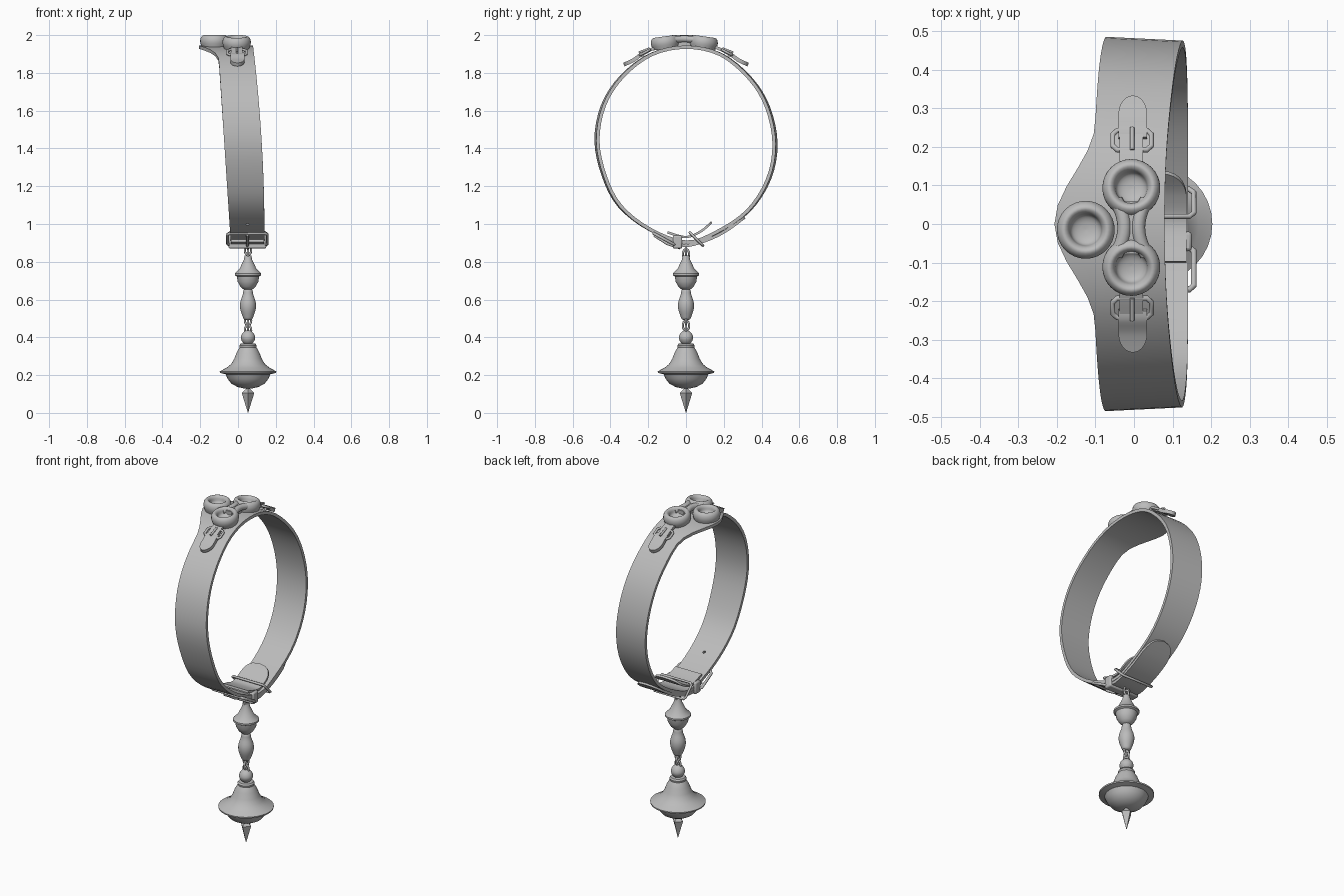
import bpy, bmesh, math
from mathutils import Vector, Matrix

cube = bpy.data.objects.get("Cube")
if cube:
    bpy.data.objects.remove(cube, do_unlink=True)

grey = bpy.data.materials.new("plain grey")
grey.use_nodes = True
grey.diffuse_color = (0.5, 0.5, 0.5, 1)
grey.node_tree.nodes["Principled BSDF"].inputs["Base Color"].default_value = (0.5, 0.5, 0.5, 1)


def finish(obj, angle=35):
    """Give the object its colour and smooth shading with sharp edges kept."""
    obj.data.materials.clear()
    obj.data.materials.append(grey)
    bpy.ops.object.select_all(action='DESELECT')
    obj.select_set(True)
    bpy.context.view_layer.objects.active = obj
    bpy.ops.object.shade_smooth_by_angle(angle=math.radians(angle))
    return obj


def from_bmesh(name, bm, angle=35):
    bmesh.ops.recalc_face_normals(bm, faces=bm.faces)
    mesh = bpy.data.meshes.new(name)
    bm.to_mesh(mesh)
    bm.free()
    obj = bpy.data.objects.new(name, mesh)
    bpy.context.collection.objects.link(obj)
    return finish(obj, angle)


def smooth_path(pts, steps, closed):
    """Catmull-Rom curve through the points."""
    p = [Vector(q) for q in pts]
    n = len(p)
    get = (lambda i: p[i % n]) if closed else (lambda i: p[max(0, min(n - 1, i))])
    out = []
    for i in range(n if closed else n - 1):
        a, b, c, d = (get(i + k) for k in (-1, 0, 1, 2))
        for s in range(steps):
            t = s / steps
            out.append(0.5 * (2 * b + (c - a) * t + (2 * a - 5 * b + 4 * c - d) * t ** 2
                              + (3 * b - a - 3 * c + d) * t ** 3))
    return out if closed else out + [p[-1]]


def strip(name, pts, span, thick, closed=False, steps=4, taper=0.0):
    """Leather strip along a (y, z) path; span(t, y, z) gives its x limits."""
    path = smooth_path(pts, steps, closed)
    n = len(path)
    bm = bmesh.new()
    rings = []
    for i, p in enumerate(path):
        a = path[(i - 1) % n] if closed else path[max(i - 1, 0)]
        b = path[(i + 1) % n] if closed else path[min(i + 1, n - 1)]
        d = (b - a).normalized()
        inner = p - Vector((d.y, -d.x)) * thick
        x0, x1 = span(i / (n - 1), p.x, p.y)
        k = 1 - taper
        rings.append([bm.verts.new(v) for v in ((x0, p.x, p.y), (x1, p.x * k, p.y),
                                                (x1, inner.x * k, inner.y), (x0, inner.x, inner.y))])
    for i in range(n if closed else n - 1):
        r, s = rings[i], rings[(i + 1) % n]
        for k in range(4):
            bm.faces.new((r[k], r[(k + 1) % 4], s[(k + 1) % 4], s[k]))
    if not closed:
        bm.faces.new(rings[0])
        bm.faces.new(rings[-1])
    return from_bmesh(name, bm)


def lathe(name, profile, loc, tilt=0.0, sides=32, angle=40):
    """Turn an (r, z) profile around the vertical axis."""
    bm = bmesh.new()
    rings = [[bm.verts.new((max(r, 0.0005) * math.cos(2 * math.pi * k / sides),
                            max(r, 0.0005) * math.sin(2 * math.pi * k / sides), z))
              for k in range(sides)] for r, z in profile]
    for r, s in zip(rings, rings[1:]):
        for k in range(sides):
            bm.faces.new((r[k], r[(k + 1) % sides], s[(k + 1) % sides], s[k]))
    bm.faces.new(rings[0])
    bm.faces.new(rings[-1])
    bm.transform(Matrix.Translation(loc) @ Matrix.Rotation(tilt, 4, 'X'))
    return from_bmesh(name, bm, angle)


def tube(name, pts, radius, closed=True):
    """Round wire through 3D points."""
    curve = bpy.data.curves.new(name, 'CURVE')
    curve.dimensions = '3D'
    curve.bevel_depth = radius
    curve.bevel_resolution = 3
    curve.use_fill_caps = True
    spline = curve.splines.new('POLY')
    spline.points.add(len(pts) - 1)
    for q, p in zip(spline.points, pts):
        q.co = (*p, 1)
    spline.use_cyclic_u = closed
    obj = bpy.data.objects.new(name, curve)
    bpy.context.collection.objects.link(obj)
    bpy.ops.object.select_all(action='DESELECT')
    obj.select_set(True)
    bpy.context.view_layer.objects.active = obj
    bpy.ops.object.convert(target='MESH')
    return finish(bpy.context.view_layer.objects.active, 50)


def frame(name, x0, x1, a, b, radius):
    """Rounded rectangular wire between two (y, z) edges."""
    a, b = Vector((0, *a)), Vector((0, *b))
    pts = []
    for cx, sx, ends in ((x0, 1, (b, a)), (x1, -1, (a, b))):
        c = 0.012
        e = (ends[0] - ends[1]).normalized() * c
        first, last = ends
        pts += [Vector((cx + sx * c, 0, 0)) + first, Vector((cx, 0, 0)) + first - e,
                Vector((cx, 0, 0)) + last + e, Vector((cx + sx * c, 0, 0)) + last]
    return tube(name, pts, radius)


# Main band, widened into a point at the top
def band_span(t, y, z):
    left = -0.1 + (1.85 - z) * 0.065
    if z > 1.5 and abs(y) < 0.26:
        left -= 0.05 * (1 + math.cos(math.pi * y / 0.26))
    return left, 0.14 - 0.06 * (z - 0.94) ** 2


outline = [(0.485, 1.425), (0.445, 1.62), (0.35, 1.775), (0.19, 1.905), (0, 1.945),
           (-0.19, 1.905), (-0.35, 1.785), (-0.45, 1.63), (-0.485, 1.44), (-0.445, 1.25),
           (-0.36, 1.09), (-0.2, 0.965), (0, 0.895), (0.17, 0.95), (0.34, 1.065), (0.45, 1.235)]
band = strip("main_band", outline, band_span, 0.018, closed=True, taper=0.02)

# Punched hole in the band
bpy.ops.mesh.primitive_cylinder_add(vertices=12, radius=0.008, depth=0.1, location=(0.05, -0.25, 1.0),
                                    rotation=(math.radians(-35), 0, 0))
cutter = bpy.context.object
cutter.hide_render = True
cut = band.modifiers.new("hole", 'BOOLEAN')
cut.operation = 'DIFFERENCE'
cut.object = cutter
bpy.context.view_layer.objects.active = band
bpy.ops.object.modifier_apply(modifier=cut.name)
bpy.data.objects.remove(cutter, do_unlink=True)


# Tongue outside and flap inside at the bottom, both with a round end
def round_end(mid, half, share):
    def span(t, y, z):
        u = max(0, (t - 1 + share) / share)
        w = max(0.002, half * math.sqrt(max(0, 1 - u * u)))
        return mid - w, mid + w
    return span


strip("belt_tongue", [(-0.1, 0.905), (0, 0.878), (0.12, 0.91), (0.22, 0.96), (0.315, 1.03)],
      round_end(0.05, 0.088, 0.25), 0.016, steps=8)
strip("inner_flap", [(-0.1, 0.95), (0, 0.925), (0.08, 0.955), (0.14, 1.005)],
      round_end(0.05, 0.086, 0.35), 0.012, steps=8)

# Main buckle, keeper and loop
frame("main_buckle", -0.055, 0.155, (-0.17, 0.95), (-0.06, 0.89), 0.008)
tube("buckle_prong", [(0.05, -0.17, 0.94), (0.05, -0.1, 0.895), (0.05, -0.03, 0.872)], 0.007, False)
frame("wire_loop", -0.055, 0.155, (0.02, 0.955), (0.09, 0.885), 0.007)
bpy.ops.mesh.primitive_cube_add(size=1, location=(0.05, -0.045, 0.905))
keeper = bpy.context.object
keeper.name = "belt_keeper"
keeper.data.transform(Matrix.Diagonal((0.2, 0.05, 0.07, 1)))
soft = keeper.modifiers.new("soft_edges", 'BEVEL')
soft.width = 0.008
soft.segments = 2
finish(keeper)

# Top ornament: three cupped rings and a double bridge
cup = smooth_path([(0.066, -0.045), (0.075, -0.016), (0.071, 0.008), (0.057, 0.02),
                   (0.044, 0.01), (0.038, -0.012), (0.022, -0.022), (0, -0.025)], 3, False)
lathe("side_ring", cup, (-0.125, -0.015, 1.98))
for word, s in (("back", 1), ("front", -1)):
    lathe(word + "_ring", cup, (-0.007, -0.009 + s * 0.104, 1.973), -s * math.radians(8))
for word, s in (("left", 1), ("right", -1)):
    rail = [(-0.007 + s * (0.018 + 0.022 * (k / 5) ** 2), -0.009 + k * 0.014, 1.98 - 0.0003 * k * k)
            for k in range(-5, 6)]
    tube(word + "_bridge_rail", rail, 0.018, False)
strip("bridge_web", [(0.06, 1.985), (-0.009, 1.988), (-0.078, 1.985)],
      lambda t, y, z: (-0.025, 0.011), 0.05)

# Small straps with buckles on both sides of the ornament
for word, s in (("back", 1), ("front", -1)):
    def place(pts):
        moved = [(s * y, z) for y, z in pts]
        return moved if s > 0 else moved[::-1]

    def strap_span(t, y, z):
        u = max(0, (abs(y) - 0.285) / 0.048)
        w = max(0.003, 0.037 * math.sqrt(max(0, 1 - u * u)))
        return -0.003 - w, -0.003 + w
    strip(word + "_strap", place([(0.333, 1.853), (0.285, 1.875), (0.25, 1.9), (0.225, 1.908)]),
          strap_span, 0.02, steps=8)
    strip(word + "_strap_tab", place([(0.235, 1.905), (0.19, 1.93), (0.14, 1.95)]),
          lambda t, y, z: (-0.037, 0.023), 0.016)
    frame(word + "_strap_buckle", -0.055, 0.045, (s * 0.243, 1.895), (s * 0.192, 1.922), 0.007)
    tube(word + "_strap_prong", [(-0.005, s * 0.192, 1.93), (-0.005, s * 0.25, 1.908)], 0.006, False)

# Hanging pendant
axis = (0.053, 0, 0)
lathe("upper_bead", [(0, 0.835), (0.018, 0.833), (0.022, 0.81), (0.032, 0.79), (0.045, 0.762),
                     (0.07, 0.738), (0.07, 0.728), (0.059, 0.722), (0.055, 0.695), (0.04, 0.668),
                     (0.022, 0.652), (0, 0.65)], axis)
spindle = smooth_path([(0, 0.66), (0.022, 0.652), (0.028, 0.625), (0.041, 0.585), (0.041, 0.55),
                       (0.03, 0.515), (0.02, 0.495), (0, 0.49)], 3, False)
lathe("spindle_bead", spindle, axis)
ball = smooth_path([(0, 0.437), (0.016, 0.434), (0.032, 0.418), (0.038, 0.396), (0.03, 0.376),
                    (0.02, 0.366)], 3, False)
lathe("ball_bead", ball, axis)
lathe("bell", [(0, 0.368), (0.04, 0.366), (0.046, 0.357), (0.044, 0.347), (0.05, 0.338),
               (0.061, 0.318), (0.073, 0.286), (0.09, 0.258), (0.115, 0.238), (0.15, 0.22),
               (0.149, 0.212), (0.118, 0.204), (0.108, 0.18), (0.088, 0.155), (0.055, 0.137),
               (0.025, 0.13), (0, 0.13)], axis)
lathe("spike", [(0.004, 0.14), (0.012, 0.125), (0.033, 0.105), (0, 0)], axis, sides=4, angle=10)

# Chain links
for i, (z, turn) in enumerate(((0.862, 0), (0.84, 90), (0.49, 0), (0.462, 90), (0.438, 0))):
    bpy.ops.mesh.primitive_torus_add(major_radius=0.019, minor_radius=0.006, major_segments=20,
                                     minor_segments=8)
    link = bpy.context.object
    link.name = "chain_link_%d" % (i + 1)
    link.data.transform(Matrix.Translation((0.053, 0, z)) @ Matrix.Rotation(math.radians(turn), 4, 'Z')
                        @ Matrix.Rotation(math.radians(90), 4, 'X') @ Matrix.Diagonal((0.9, 1.3, 1, 1)))
    finish(link, 60)
